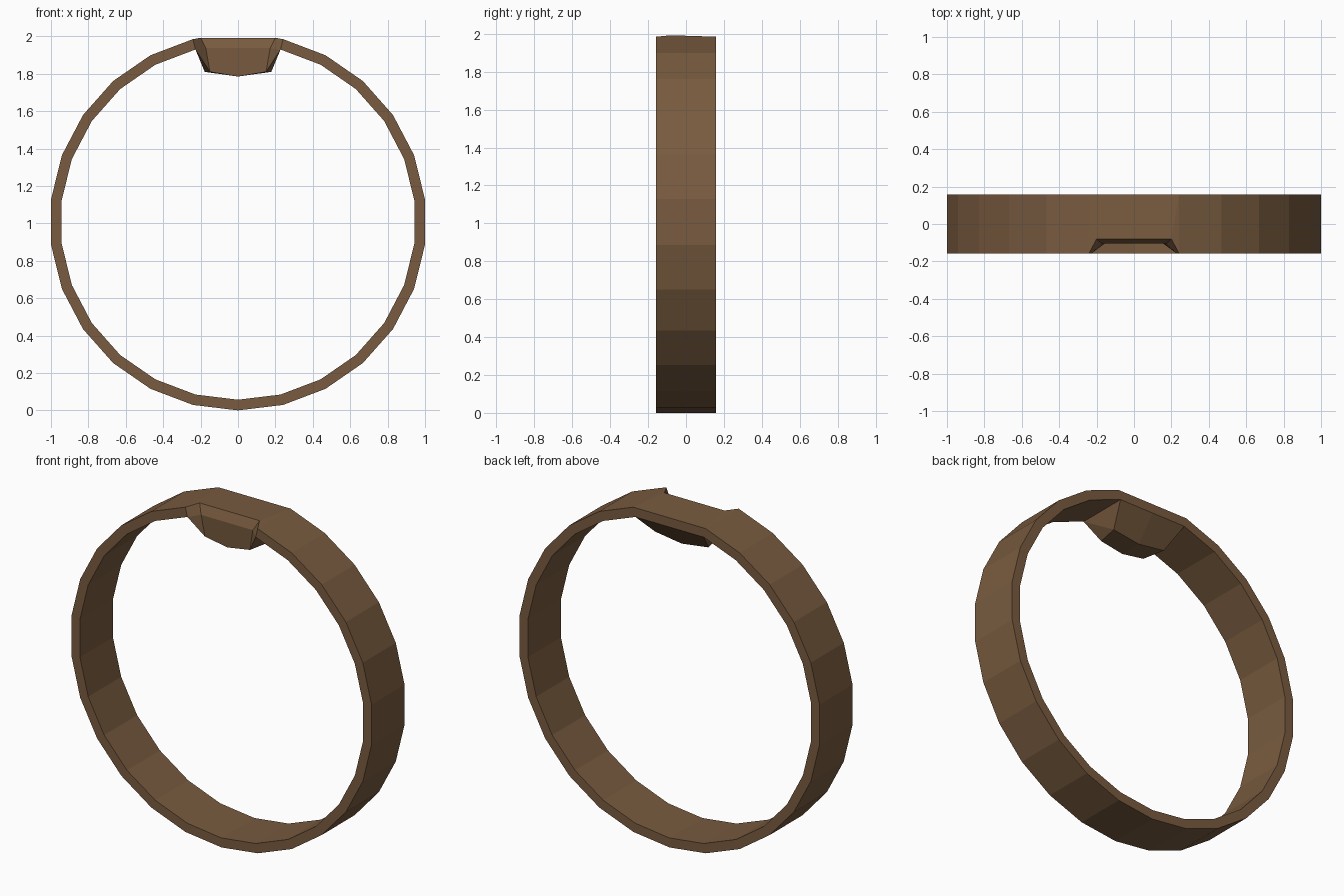
import bpy, bmesh, math
from mathutils import Matrix

if "Cube" in bpy.data.objects:
    bpy.data.objects.remove(bpy.data.objects["Cube"])

SIDES, OUTER, INNER, HALF_DEPTH = 26, 1.007, 0.95, 0.157

brown = bpy.data.materials.new("warm brown")
brown.diffuse_color = (0.19, 0.105, 0.05, 1)
brown.use_nodes = True
brown.node_tree.nodes["Principled BSDF"].inputs["Base Color"].default_value = brown.diffuse_color

bm = bmesh.new()


def face(*points):
    bm.faces.new([bm.verts.new(p) for p in points])


def section(k):
    """Band cross-section k steps from the bottom: outer front/back, inner back/front."""
    a = 2 * math.pi * k / SIDES
    return [(r * math.sin(a), y, OUTER - r * math.cos(a))
            for r, y in ((OUTER, -HALF_DEPTH), (OUTER, HALF_DEPTH),
                         (INNER, HALF_DEPTH), (INNER, -HALF_DEPTH))]


def mid(p):
    """Same point moved to the mirror plane."""
    return (0, p[1], p[2])


# Right half of the faceted band, stopping short of the flat top
last = SIDES // 2 - 1
for k in range(last):
    s, t = section(k), section(k + 1)
    for i in range(4):
        j = (i + 1) % 4
        face(s[i], t[i], t[j], s[j])

# Right half of the notched block at the top
out_f, out_b, in_b, in_f = section(last)
lip = (0.2, -0.08, 1.992)
ledge = (0.172, -0.105, 1.937)
low_f = (0.15, -0.1, 1.81)
low_b = (0.178, 0.04, 1.81)
keel_f, keel_b = (0, -0.1, 1.785), (0, 0.04, 1.785)
face(out_f, lip, out_b)                          # flat top
face(lip, mid(lip), mid(out_b), out_b)
face(out_f, in_f, ledge, lip)                    # notch wall
face(lip, ledge, mid(ledge), mid(lip))           # notch strip
face(ledge, low_f, keel_f, mid(ledge))           # front
face(low_f, low_b, keel_b, keel_f)               # underside
face(in_f, low_f, ledge)                         # side
face(in_f, low_b, low_f)
face(in_f, in_b, low_b)
face(in_b, mid(in_b), keel_b, low_b)             # sloped back
face(out_b, mid(out_b), mid(in_b), in_b)         # back rim

# Mirror to the left half and weld
copy = bmesh.ops.duplicate(bm, geom=bm.verts[:] + bm.edges[:] + bm.faces[:])["geom"]
bmesh.ops.scale(bm, vec=(-1, 1, 1),
                verts=[g for g in copy if isinstance(g, bmesh.types.BMVert)])
bmesh.ops.remove_doubles(bm, verts=bm.verts[:], dist=0.0005)
bmesh.ops.recalc_face_normals(bm, faces=bm.faces[:])

mesh = bpy.data.meshes.new("notched_band")
bm.to_mesh(mesh)
bm.free()
mesh.materials.append(brown)
band = bpy.data.objects.new("notched_band", mesh)
bpy.context.collection.objects.link(band)
